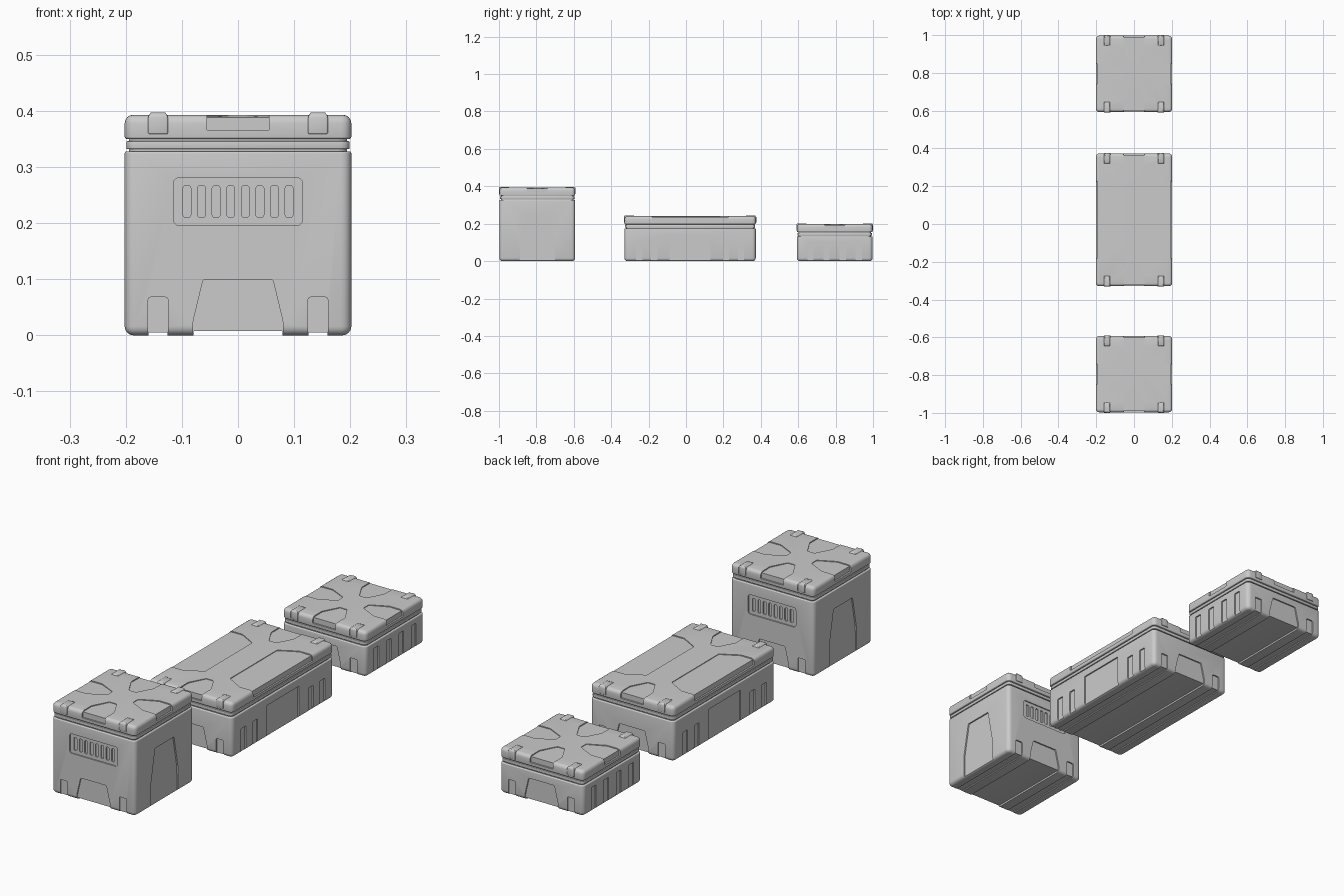
import bpy, bmesh, math
from mathutils import Matrix

cube = bpy.data.objects.get("Cube")
if cube:
    bpy.data.objects.remove(cube, do_unlink=True)

grey = bpy.data.materials.new("light_grey_plastic")
grey.use_nodes = True
COLOUR = (0.6, 0.6, 0.6, 1)
grey.diffuse_color = COLOUR
grey.node_tree.nodes["Principled BSDF"].inputs["Base Color"].default_value = COLOUR


def finish(bm, name, mat):
    bmesh.ops.transform(bm, matrix=mat, verts=bm.verts)
    bmesh.ops.recalc_face_normals(bm, faces=bm.faces)
    mesh = bpy.data.meshes.new(name)
    bm.to_mesh(mesh)
    bm.free()
    ob = bpy.data.objects.new(name, mesh)
    bpy.context.collection.objects.link(ob)
    mesh.materials.append(grey)
    return ob


def bevel(bm, edges, r, seg):
    if r > 0:
        bmesh.ops.bevel(bm, geom=edges, offset=r, segments=seg, profile=0.5, affect='EDGES')


def rounded_box(name, lo, hi, mat, corner, low, top, seg=4):
    """Box with separate radii for upright, bottom and top edges."""
    bm = bmesh.new()
    bmesh.ops.create_cube(bm, size=1)
    for v in bm.verts:
        v.co = [(a + b) / 2 + c * (b - a) for a, b, c in zip(lo, hi, v.co)]
    bevel(bm, [e for e in bm.edges if abs(e.verts[0].co.z - e.verts[1].co.z) > 1e-5], corner, seg)
    for z, r in ((lo[2], low), (hi[2], top)):
        bevel(bm, [e for e in bm.edges if all(abs(v.co.z - z) < 1e-5 for v in e.verts)], r, seg)
    return finish(bm, name, mat)


def prism(pts, a, b, mat, r=0.004, upright=False):
    """Cutter: outline in the wall (u, z) or lid (u, y) plane, drawn out from a to b."""
    bm = bmesh.new()
    put = (lambda u, w: (u, w, a)) if upright else (lambda u, w: (u, a, w))
    face = bm.faces.new([bm.verts.new(put(u, w)) for u, w in pts])
    move = (0, 0, b - a) if upright else (0, b - a, 0)
    ext = bmesh.ops.extrude_face_region(bm, geom=[face])["geom"]
    new = [g for g in ext if isinstance(g, bmesh.types.BMVert)]
    bmesh.ops.translate(bm, vec=move, verts=new)
    new = set(new)
    bevel(bm, [e for e in bm.edges if (e.verts[0] in new) != (e.verts[1] in new)], r, 3)
    return finish(bm, "cutter", mat)


def rect(u0, u1, z0, z1):
    return [(u0, z0), (u1, z0), (u1, z1), (u0, z1)]


def mirrored(pts):
    return pts + [(-u, w) for u, w in reversed(pts)]


def carve(ob, cutters):
    for c in cutters:
        m = ob.modifiers.new("cut", 'BOOLEAN')
        m.object, m.operation, m.solver = c, 'DIFFERENCE', 'EXACT'
    smooth(ob)
    for c in cutters:
        bpy.data.objects.remove(c, do_unlink=True)


def smooth(ob):
    graph = bpy.context.evaluated_depsgraph_get()
    mesh = bpy.data.meshes.new_from_object(ob.evaluated_get(graph))
    ob.modifiers.clear()
    ob.data = mesh
    bpy.ops.object.select_all(action='DESELECT')
    ob.select_set(True)
    bpy.context.view_layer.objects.active = ob
    bpy.ops.object.shade_smooth_by_angle(angle=math.radians(32))


HX, OUT = 0.202, 0.05      # half width, cutter overshoot
LID, NECK = 0.043, 0.022   # lid and neck heights


def crate(name, cy, hy, height, side_shapes, lid_side, vent=False):
    base = Matrix.Translation((0, cy, 0))
    lid_z = height - LID
    body_top = lid_z - NECK
    turns = [base @ Matrix.Rotation(k * math.pi / 2, 4, 'Z') for k in range(4)]
    body = rounded_box(name + "_body", (-HX, -hy, 0), (HX, hy, body_top),
                       base, 0.018, 0.016, 0.004)
    lid = rounded_box(name + "_lid", (-HX, -hy, lid_z), (HX, hy, height),
                      base, 0.018, 0.004, 0.015)

    # neck and seal band between body and lid
    for part, inset, z0, z1 in (("_neck", 0.008, -0.004, NECK + 0.004),
                                ("_seal_band", 0.003, 0.004, NECK - 0.004)):
        smooth(rounded_box(name + part, (-HX + inset, -hy + inset, body_top + z0),
                           (HX - inset, hy - inset, body_top + z1), base, 0.016, 0.002, 0.002, 3))

    # body recesses: end walls, side walls, grooves under the base
    cuts = []
    end_shapes = [mirrored([(0.08, -OUT), (0.08, 0.025), (0.062, 0.1)])]
    end_shapes += [rect(c - 0.0175, c + 0.0175, -OUT, 0.068) for c in (-0.1425, 0.1425)]
    for k, mat in enumerate(turns):
        dist = HX if k % 2 else hy
        for pts in (side_shapes if k % 2 else end_shapes):
            cuts.append(prism(pts, -dist - OUT, -dist + 0.006, mat))
        if vent and k % 2 == 0:
            cuts.append(prism(rect(-0.115, 0.115, 0.196, 0.281), -dist - OUT,
                              -dist + 0.005, mat, 0.01))
            for i in range(8):
                u = (i - 3.5) * 0.026
                cuts.append(prism(rect(u - 0.007, u + 0.007, 0.21, 0.267), -dist - OUT,
                                  -dist + 0.01, mat, 0.005))
    for u, w, depth in ((0, 0.079, 0.008), (-0.1425, 0.017, 0.005), (0.1425, 0.017, 0.005)):
        cuts.append(prism(rect(u - w, u + w, -OUT, depth), -hy - OUT, hy + OUT, base, 0.002))
    carve(body, cuts)

    # lid channels: sloping on top, notched down over the edge
    cuts = []
    for k, mat in enumerate(turns):
        dist = HX if k % 2 else hy
        wide, straight, tip, reach = lid_side if k % 2 else (0.055, 0.065, 0.017, 0.135)
        slope = Matrix.Identity(4)
        slope[2][1] = 0.016
        rise = Matrix.Translation((0, -dist, 0)) @ slope
        outline = mirrored([(wide, -OUT), (wide, straight), (tip, reach)])
        cuts.append(prism(outline, height - 0.005, height + OUT, mat @ rise, 0.004, True))
        cuts.append(prism(rect(-wide, wide, lid_z + 0.015, height + OUT),
                          -dist - OUT, -dist + 0.007, mat, 0.002))
    carve(lid, cuts)

    # clips wrapping over the lid ends
    for label, mat in (("front", turns[0]), ("back", turns[2])):
        for i, u in enumerate((-0.1425, 0.1425)):
            smooth(rounded_box(f"{name}_{label}_clip_{i + 1}",
                               (u - 0.0175, -hy - 0.003, lid_z + 0.009),
                               (u + 0.0175, -hy + 0.055, height + 0.004),
                               mat, 0.003, 0.002, 0.009, 3))


def notches(centres, top):
    return [rect(s * c - 0.0165, s * c + 0.0165, -OUT, top) for c in centres for s in (-1, 1)]


SHORT = (0.055, 0.065, 0.018, 0.14)
LONG = (0.205, 0.065, 0.162, 0.142)
tall_panel = mirrored([(0.095, -OUT), (0.092, 0.11), (0.065, 0.248)])

crate("tall_crate", -0.795, 0.202, 0.393, [tall_panel], SHORT, vent=True)
crate("long_crate", 0.022, 0.351, 0.24,
      [rect(-0.11, 0.11, -OUT, 0.14)] + notches((0.192, 0.272), 0.107), LONG)
crate("low_crate", 0.795, 0.202, 0.198, notches((0.043, 0.129), 0.107), SHORT)
